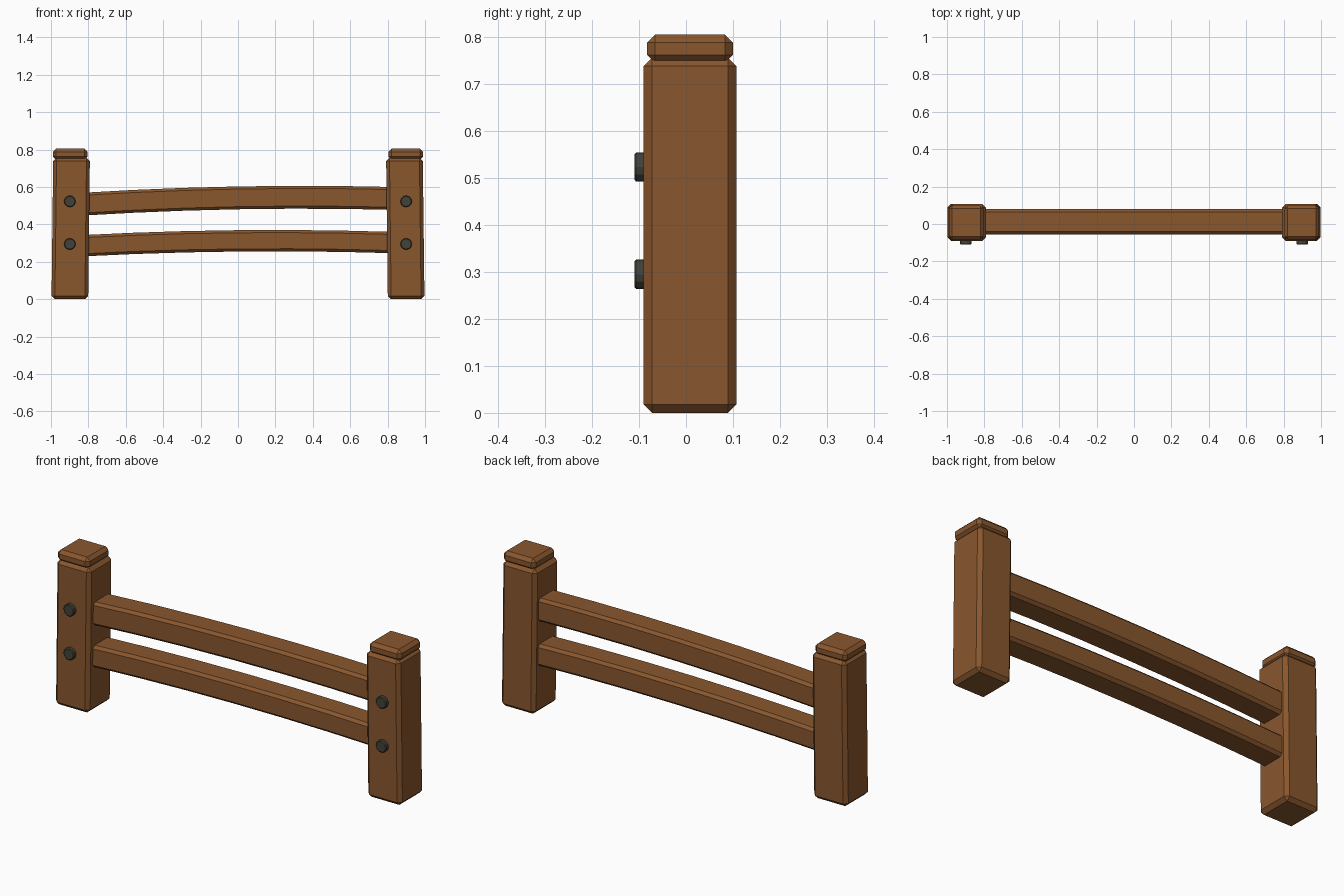
import bpy, bmesh, math
from mathutils import Matrix

if "Cube" in bpy.data.objects:
    bpy.data.objects.remove(bpy.data.objects["Cube"])


def material(name, rgb):
    m = bpy.data.materials.new(name)
    m.diffuse_color = (*rgb, 1.0)
    m.use_nodes = True
    m.node_tree.nodes["Principled BSDF"].inputs["Base Color"].default_value = m.diffuse_color
    return m


WOOD = material("brown_wood", (0.25, 0.095, 0.027))
IRON = material("dark_iron", (0.055, 0.054, 0.043))


def finish(bm, name, mat):
    bmesh.ops.recalc_face_normals(bm, faces=bm.faces[:])
    mesh = bpy.data.meshes.new(name)
    bm.to_mesh(mesh)
    bm.free()
    mesh.materials.append(mat)
    ob = bpy.data.objects.new(name, mesh)
    bpy.context.collection.objects.link(ob)
    return ob


def chamfered_box(name, lo, hi, bevel, lean=0.0):
    bm = bmesh.new()
    bmesh.ops.create_cube(bm, size=1)
    for v in bm.verts:
        for i in range(3):
            v.co[i] = lo[i] if v.co[i] < 0 else hi[i]
    bmesh.ops.bevel(bm, geom=bm.edges[:], offset=bevel, segments=1,
                    profile=0.5, affect='EDGES')
    for v in bm.verts:
        v.co.x += lean * v.co.z
    return finish(bm, name, WOOD)


def rail(name, peak_x, peak_z, bend, half_h):
    # chamfered rectangular section swept along a gentle arch
    bm = bmesh.new()
    y0, half_w, c, steps = 0.012, 0.067, 0.014, 6
    section = []
    for sy, sz in ((1, 1), (-1, 1), (-1, -1), (1, -1)):
        a = (sy * half_w, sz * (half_h - c))
        b = (sy * (half_w - c), sz * half_h)
        section += [a, b] if sy * sz > 0 else [b, a]
    rings = []
    for i in range(steps + 1):
        x = -0.84 + 1.68 * i / steps
        z = peak_z - bend * (x - peak_x) ** 2
        rings.append([bm.verts.new((x, y0 + y, z + dz)) for y, dz in section])
    for r, s in zip(rings, rings[1:]):
        for k in range(8):
            bm.faces.new((r[k], r[(k + 1) % 8], s[(k + 1) % 8], s[k]))
    bm.faces.new(rings[0])
    bm.faces.new(rings[-1])
    return finish(bm, name, WOOD)


def bolt(name, x, z):
    bm = bmesh.new()
    bmesh.ops.create_cone(bm, cap_ends=True, segments=12, radius1=0.031,
                          radius2=0.031, depth=0.03,
                          matrix=Matrix.Rotation(math.pi / 2, 4, 'X'))
    rim = [e for e in bm.edges if all(v.co.y < 0 for v in e.verts)]
    bmesh.ops.bevel(bm, geom=rim, offset=0.004, segments=1, affect='EDGES')
    bmesh.ops.translate(bm, verts=bm.verts[:], vec=(x, -0.095, z))
    return finish(bm, name, IRON)


# posts with caps and bolts, leaning slightly inward
for side, s in (("left", -1), ("right", 1)):
    x = 0.899 * s
    chamfered_box(side + "_post", (x - 0.098, -0.09, 0), (x + 0.098, 0.107, 0.756),
                  0.018, lean=-0.012 * s)
    cx = 0.897 * s
    chamfered_box(side + "_post_cap", (cx - 0.092, -0.083, 0.745),
                  (cx + 0.092, 0.1, 0.805), 0.017)
    for level, z in (("lower", 0.295), ("upper", 0.523)):
        bolt(side + "_" + level + "_bolt", 0.899 * s, z)

# two arched rails
rail("upper_rail", 0.35, 0.545, 0.0265, 0.061)
rail("lower_rail", 0.2, 0.313, 0.0255, 0.057)
